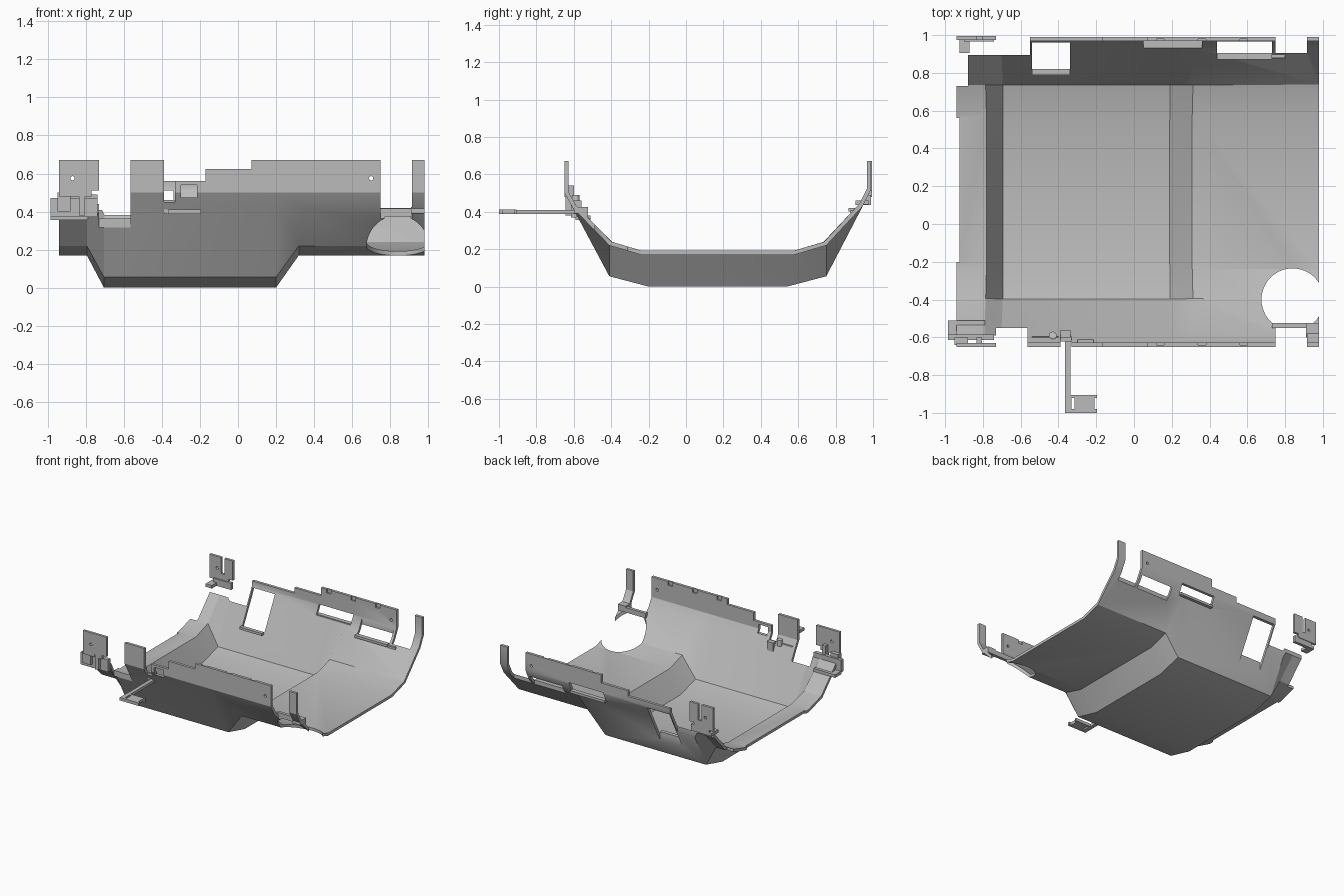
import bpy, bmesh, math
from mathutils import Vector

old = bpy.data.objects.get("Cube")
if old:
    bpy.data.objects.remove(old, do_unlink=True)

gray = bpy.data.materials.new("plain gray")
gray.use_nodes = True
COLOR = (0.5, 0.5, 0.5, 1)
gray.diffuse_color = COLOR
gray.node_tree.nodes["Principled BSDF"].inputs["Base Color"].default_value = COLOR


def add_object(name, bm):
    bmesh.ops.recalc_face_normals(bm, faces=bm.faces)
    mesh = bpy.data.meshes.new(name)
    bm.to_mesh(mesh)
    bm.free()
    ob = bpy.data.objects.new(name, mesh)
    bpy.context.collection.objects.link(ob)
    mesh.materials.append(gray)
    return ob


def box(name, x, y, z):
    bm = bmesh.new()
    bmesh.ops.create_cube(bm, size=1)
    for v in bm.verts:
        v.co = Vector([(a + b) / 2 + c * (b - a) for (a, b), c in zip((x, y, z), v.co)])
    return add_object(name, bm)


def cylinder(name, radius, depth, place, tilt=0):
    bpy.ops.mesh.primitive_cylinder_add(vertices=48, radius=radius, depth=depth,
                                        location=place, rotation=(tilt, 0, 0))
    ob = bpy.context.object
    ob.name = name
    return ob


def select(ob):
    bpy.ops.object.select_all(action="DESELECT")
    ob.select_set(True)
    bpy.context.view_layer.objects.active = ob


def cut(ob, cutter):
    select(ob)
    mod = ob.modifiers.new("cut", "BOOLEAN")
    mod.operation, mod.solver, mod.object = "DIFFERENCE", "EXACT", cutter
    bpy.ops.object.modifier_apply(modifier=mod.name)
    bpy.data.objects.remove(cutter, do_unlink=True)


def cut_box(ob, x, y, z):
    cut(ob, box("cutter", x, y, z))


# Pan: shallow and deep cross-sections lofted along x, thickened inward
front_rim = [(-.65, .67), (-.65, .5), (-.605, .42)]
back_rim = [(.945, .43), (.99, .52), (.99, .67)]
shallow = front_rim + [(-.41, .22), (-.24, .17), (.58, .17), (.75, .22)] + back_rim
deep = front_rim + [(-.41, .055), (-.2, 0), (.54, 0), (.75, .055)] + back_rim
stations = [(-.94, shallow), (-.795, shallow), (-.705, deep),
            (.2, deep), (.32, shallow), (.98, shallow)]
bm = bmesh.new()
rows = [[bm.verts.new((x, y, z)) for y, z in sec] for x, sec in stations]
for a, b in zip(rows, rows[1:]):
    for i in range(len(a) - 1):
        bm.faces.new((a[i], a[i + 1], b[i + 1], b[i]))
pan = add_object("underbody_pan", bm)
select(pan)
# Orient every face outward (the floor must face down)
if min(pan.data.polygons, key=lambda p: p.center.z).normal.z > 0:
    pan.data.flip_normals()
mod = pan.modifiers.new("thickness", "SOLIDIFY")
mod.thickness, mod.offset, mod.use_even_offset = .022, -1, True
bpy.ops.object.modifier_apply(modifier=mod.name)

FRONT, BACK, TALL = (-.8, -.5), (.8, 1.1), (-.1, .8)
# Front rim: gaps, stepped top edge and small window
cut_box(pan, (-1, -.73), (-.8, -.59), TALL)
cut_box(pan, (-.73, -.565), (-.8, -.55), TALL)
cut_box(pan, (.75, .915), (-.8, -.55), TALL)
cut_box(pan, (-.39, -.33), FRONT, (.45, .8))
cut_box(pan, (-.33, -.17), FRONT, (.56, .8))
cut_box(pan, (-.17, .07), FRONT, (.625, .8))
cut_box(pan, (-.3, -.215), FRONT, (.475, .54))
for x in (.14, .36, .58):
    cut_box(pan, (x - .02, x + .02), (-.64, -.6), (.64, .8))
    cut_box(pan, (x - .02, x + .02), (.9, .98), (.64, .8))

# Back rim: corner gaps, stepped top edge, windows and slot
cut_box(pan, (-1, -.88), (.73, 1.1), TALL)
cut_box(pan, (-.9, -.55), (.895, 1.1), TALL)
cut_box(pan, (.75, .915), (.905, 1.1), TALL)
cut_box(pan, (-.56, -.17), BACK, (.56, .8))
cut_box(pan, (-.17, .07), BACK, (.605, .8))
cut_box(pan, (-.54, -.34), (.82, 1.1), (-.1, .51))
cut_box(pan, (.05, .36), (.93, 1.1), (.455, .53))
cut_box(pan, (.44, .73), (.905, .966), (-.1, .8))

# Left edge trim, bolt holes and large round opening
cut_box(pan, (-1, -.925), (-.2, .56), TALL)
for y in (-.64, .98):
    cut(pan, cylinder("cutter", .011, .1, (.7, y, .575), math.pi / 2))
cut(pan, cylinder("cutter", .165, 1, (.84, -.4, .3)))
select(pan)
bpy.ops.object.shade_smooth_by_angle(angle=math.radians(28))

# Corner mounting plates with bolt holes and hanging posts
for side, y0, y1 in (("front", -.65, -.63), ("back", .975, .995)):
    plate = box(side + "_mount_plate", (-.94, -.73), (y0, y1), (.48, .67))
    cut(plate, cylinder("cutter", .011, .1, (-.87, y0, .575), math.pi / 2))
    cut_box(plate, (-.77, -.7), (y0 - .1, y1 + .1), (.4, .51))
    cut_box(plate, (-.835, -.805), (y0 - .1, y1 + .1), (.54, .8) if side == "back" else (.4, .5))
box("front_mount_post", (-.835, -.805), (-.645, -.6), (.38, .54))
box("front_mount_ledge", (-.985, -.74), (-.615, -.585), (.37, .47))
box("front_mount_shelf", (-.985, -.79), (-.59, -.51), (.355, .38))
box("front_mount_foot", (-.95, -.88), (-.64, -.6), (.4, .5))
box("back_mount_foot", (-.925, -.87), (.905, .99), (.435, .46))
box("back_mount_rail", (-.9, -.74), (.965, .99), (.435, .49))

# Lips beside the openings
box("round_opening_lip", (.73, .98), (-.55, -.525), (.375, .415))
box("round_opening_pad", (.91, .98), (-.6, -.525), (.39, .425))
box("slot_lip", (.05, .36), (.94, .975), (.44, .46))
box("wide_window_lip", (.44, .73), (.87, .905), (.4, .42))
box("wide_window_tab", (.73, .8), (.88, .905), (.39, .41))
box("tall_window_lip", (-.54, -.34), (.79, .82), (.235, .255))

# Front step arm with a slotted end plate
box("arm", (-.365, -.335), (-.91, -.58), (.388, .41))
arm_plate = box("arm_end_plate", (-.365, -.195), (-1, -.905), (.388, .412))
cut_box(arm_plate, (-.33, -.315), (-.98, -.92), (.3, .5))
cut_box(arm_plate, (-.21, -.1), (-.98, -.92), (.3, .5))
box("arm_root", (-.39, -.335), (-.6, -.56), (.388, .46))
cylinder("arm_pin", .02, .05, (-.43, -.59, .465))
box("arm_clip", (-.54, -.4), (-.605, -.595), (.42, .46))
